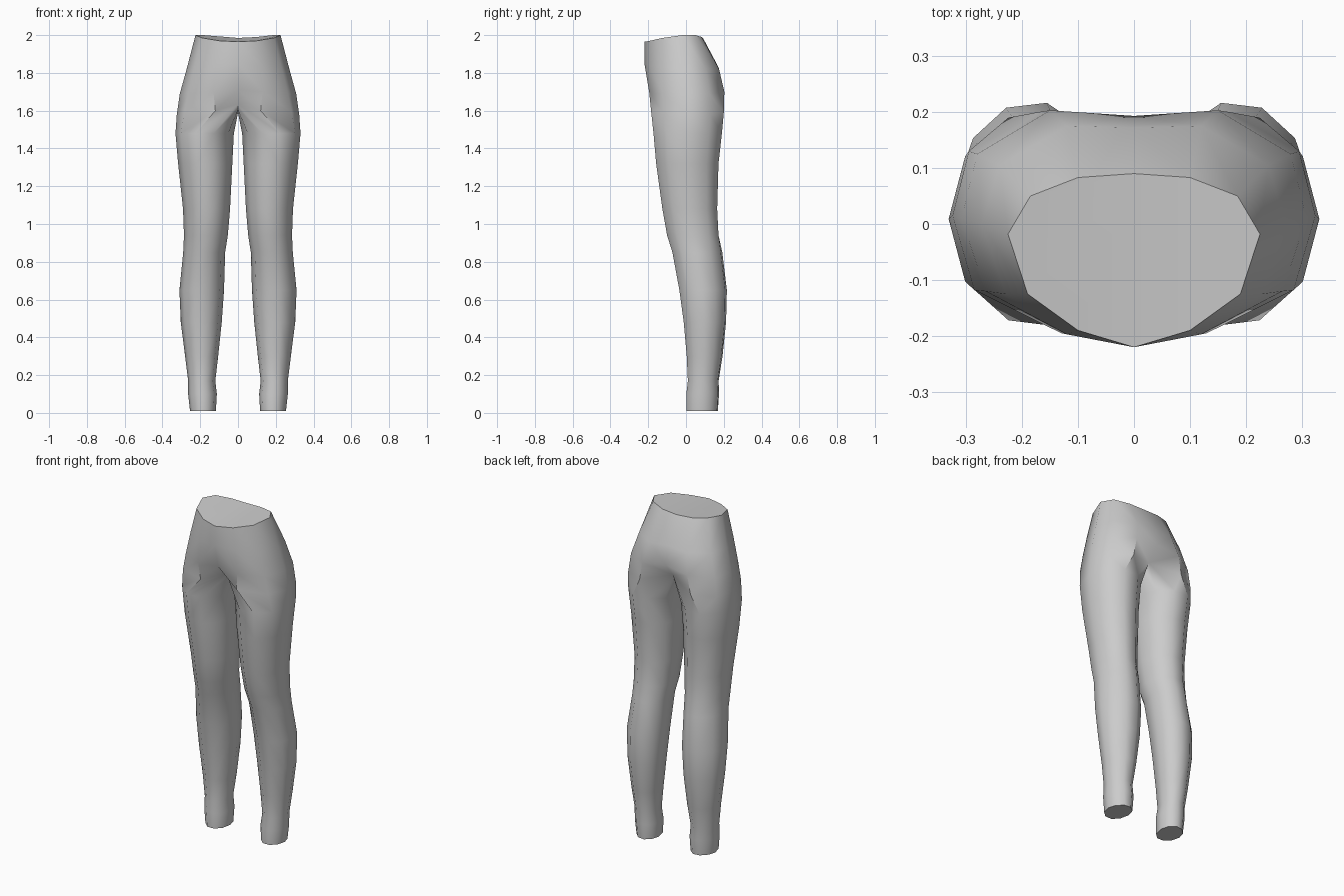
import bpy, bmesh, math

cube = bpy.data.objects.get("Cube")
if cube:
    bpy.data.objects.remove(cube, do_unlink=True)


def flat_material(name, rgb):
    mat = bpy.data.materials.new(name)
    mat.use_nodes = True
    mat.diffuse_color = (*rgb, 1)
    mat.node_tree.nodes["Principled BSDF"].inputs["Base Color"].default_value = (*rgb, 1)
    return mat


# Left half of the hips: loops from front centre round the side to back centre
waist = [(0, -.22, 1.965), (.1, -.19, 1.97), (.19, -.125, 1.985), (.225, -.018, 2),
         (.185, .05, 2), (.1, .083, 1.99), (0, .09, 1.985)]
belly = [(0, -.22, 1.85), (.12, -.197, 1.84), (.23, -.125, 1.83), (.272, 0, 1.82),
         (.24, .105, 1.82), (.12, .175, 1.82), (0, .172, 1.83)]
seat = [(0, -.19, 1.71), (.13, -.195, 1.7), (.265, -.12, 1.69), (.308, .01, 1.69),
        (.28, .125, 1.69), (.15, .203, 1.7), (0, .193, 1.72)]
groin = [(0, -.11, 1.635), (.12, -.185, 1.6), (.285, -.118, 1.59), (.324, .015, 1.58),
         (.295, .13, 1.58), (.17, .2, 1.59), (0, .125, 1.635)]
crotch = [(0, .07, 1.605), (0, 0, 1.59), (0, -.06, 1.605)]

# Leg sections: height, inner x, outer x, front y, back y
sections = [
    (1.48, .022, .331, -.172, .19), (1.32, .03, .317, -.158, .172),
    (1.08, .042, .291, -.125, .165), (.94, .054, .286, -.1, .172),
    (.85, .068, .29, -.072, .188), (.65, .074, .31, -.035, .212),
    (.48, .086, .303, -.012, .208), (.3, .105, .28, .004, .19),
    (.17, .12, .264, .01, .17), (.1, .112, .264, .002, .172),
    (.01, .117, .254, .002, .166)]


def leg_ring(z, x0, x1, y0, y1):
    """Ten-sided section that starts at the front inner corner."""
    ring = []
    for i in range(10):
        a = math.radians(36 * (i - 3))
        dx = math.cos(a) * (x1 - x0) / 2
        dy = math.sin(a) / math.sin(math.radians(72)) * (y1 - y0) / 2
        turn = .12 * dx if z < .9 and dy > 0 else 0
        ring.append(((x0 + x1) / 2 + dx, (y0 + y1) / 2 + dy - turn, z))
    return ring


bm = bmesh.new()


def add_loop(points):
    return [bm.verts.new(p) for p in points]


def bridge(upper, lower, closed):
    n = len(lower)
    for i in range(n if closed else n - 1):
        j = (i + 1) % n
        bm.faces.new((upper[i], lower[i], lower[j], upper[j]))


# Hips, with the waist closed by a cap
hips = [add_loop(p) for p in (waist, belly, seat, groin)]
bm.faces.new(hips[0])
for upper, lower in zip(hips, hips[1:]):
    bridge(upper, lower, False)

# Leg, branching from the groin loop and crotch seam, closed at the ankle
ring = hips[-1] + add_loop(crotch)
for section in sections:
    below = add_loop(leg_ring(*section))
    bridge(ring, below, True)
    ring = below
bm.faces.new(ring)
bmesh.ops.recalc_face_normals(bm, faces=bm.faces)

mesh = bpy.data.meshes.new("leggings")
bm.to_mesh(mesh)
bm.free()
leggings = bpy.data.objects.new("leggings", mesh)
bpy.context.collection.objects.link(leggings)
mesh.materials.append(flat_material("grey fabric", (.6, .6, .6)))

# Mirror into the right half and smooth all but the cap edges
mirror = leggings.modifiers.new("mirror", 'MIRROR')
mirror.use_clip = True
mirror.merge_threshold = .001
bpy.context.view_layer.objects.active = leggings
leggings.select_set(True)
bpy.ops.object.modifier_apply(modifier="mirror")
bpy.ops.object.shade_smooth_by_angle(angle=math.radians(50))
